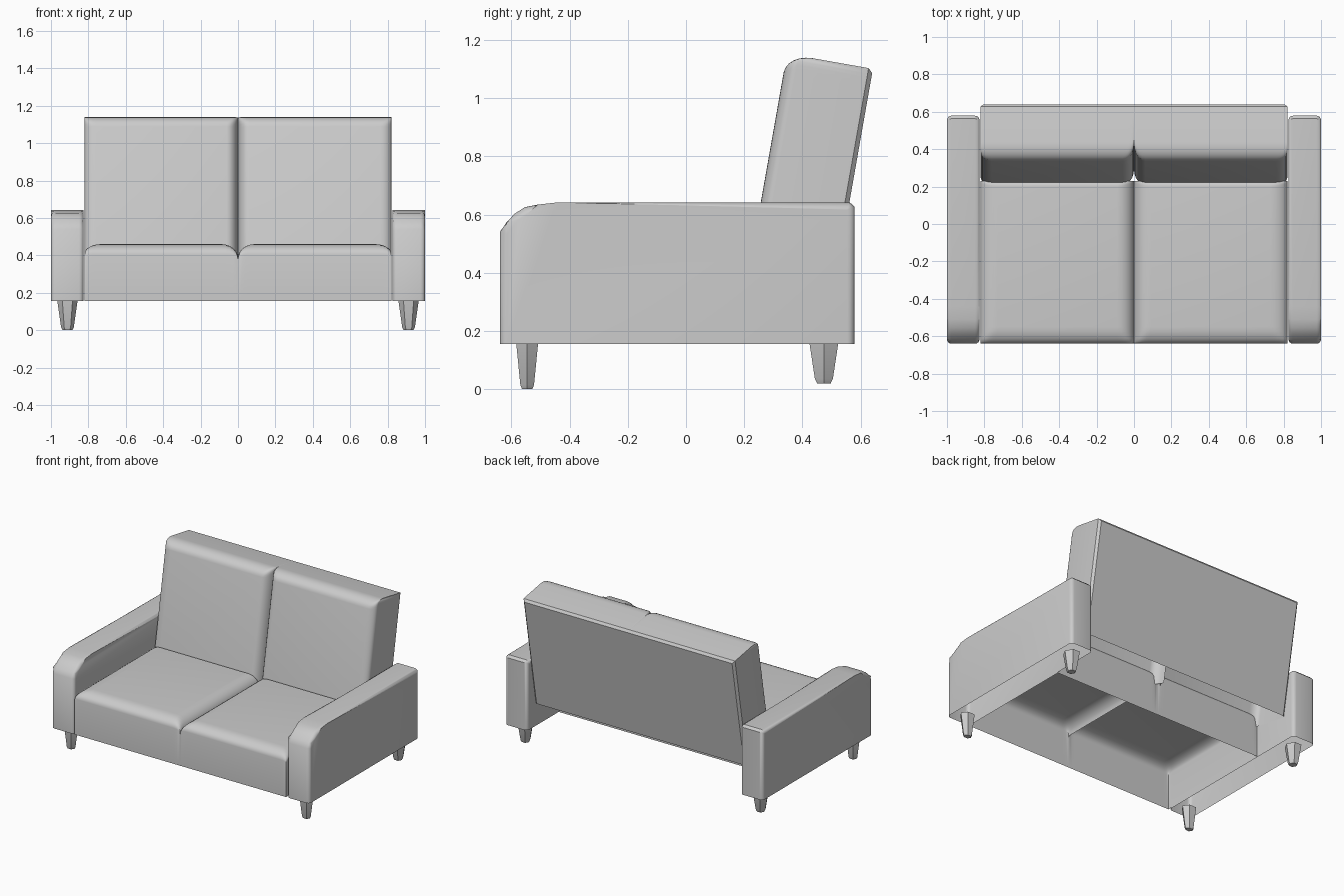
import bpy, bmesh
from math import sin, cos, pi, sqrt, radians
from mathutils import Matrix

if "Cube" in bpy.data.objects:
    bpy.data.objects.remove(bpy.data.objects["Cube"])


def finish(name, bm, mirror=False, angle=40):
    bmesh.ops.recalc_face_normals(bm, faces=bm.faces)
    me = bpy.data.meshes.new(name)
    bm.to_mesh(me)
    bm.free()
    ob = bpy.data.objects.new(name, me)
    bpy.context.collection.objects.link(ob)
    bpy.ops.object.select_all(action='DESELECT')
    bpy.context.view_layer.objects.active = ob
    ob.select_set(True)
    bpy.ops.object.shade_smooth_by_angle(angle=radians(angle))
    if mirror:
        ob.modifiers.new("mirror", 'MIRROR')
    return ob


def drop(e, w, depth):
    # elliptical roll-off at distance e from an edge
    if w == 0 or e >= w:
        return 0.0
    return depth * (1 - sqrt(max(0, 1 - (1 - e / w) ** 2)))


def stations(a, b, wa, wb, n=6):
    # sample positions from a to b, dense inside the rolled edges
    lo = [a + wa * (1 - cos(pi / 2 * i / n)) for i in range(n + 1)] if wa else [a]
    hi = [b - wb * (1 - cos(pi / 2 * i / n)) for i in range(n, -1, -1)] if wb else [b]
    return lo + hi


def padded(half, v0, v1, groove, outer, low, high):
    # twin padded surface with a centre groove; each pad edge is (width, depth)
    bm = bmesh.new()
    xs = stations(0, half, groove[0], outer[0])
    xs = [-x for x in xs[:0:-1]] + xs
    rows = []
    for v in stations(v0, v1, low[0], high[0]):
        row = []
        for x in xs:
            dx = drop(abs(x), *groove) + drop(half - abs(x), *outer)
            dv = drop(v - v0, *low) + drop(v1 - v, *high)
            row.append(bm.verts.new((x, v, -((dx ** 3 + dv ** 3) ** (1 / 3)))))
        rows.append(row)
    for r, s in zip(rows, rows[1:]):
        for i in range(len(xs) - 1):
            bm.faces.new((r[i], r[i + 1], s[i + 1], s[i]))
    return bm


def skirt(bm, edges, z):
    # extrude border edges to a flat level
    ret = bmesh.ops.extrude_edge_only(bm, edges=edges)['geom']
    vs = [g for g in ret if isinstance(g, bmesh.types.BMVert)]
    for v in vs:
        v.co.z = z
    return vs, [g for g in ret if isinstance(g, bmesh.types.BMEdge)
                and all(w in vs for w in g.verts)]


# seat: two pads and straight walls, open underneath
H = 0.82
bm = padded(H, -0.64, 0.23, (0.09, 0.075), (0.09, 0.05), (0.09, 0.055), (0.03, 0.03))
skirt(bm, [e for e in bm.edges if e.is_boundary], -0.305)
bm.transform(Matrix.Translation((0, 0, 0.46)))
finish("seat", bm)

# backrest: leaning padded slab, chamfered at the rear, open underneath
L, T, C = 0.79, 0.30, 0.015
bm = padded(H, 0, L, (0.06, 0.085), (0.06, 0.04), (0, 0), (0.065, 0.09))
rim = [e for e in bm.edges if e.is_boundary and max(v.co.y for v in e.verts) > 1e-5]
vs, rim = skirt(bm, rim, -(T - C))
vs, rim = skirt(bm, rim, -T)
for v in vs:
    v.co.x = max(-H + C, min(H - C, v.co.x))
    v.co.y = min(L - C, v.co.y)
bm.faces.new([bm.verts.new((x, y, -T)) for x, y in
              ((-H + C, 0), (-H + C, L - C), (H - C, L - C), (H - C, 0))])
bmesh.ops.remove_doubles(bm, verts=bm.verts, dist=1e-4)
bm.transform(Matrix.Translation((0, 0.21, 0.375)) @ Matrix.Rotation(radians(80), 4, 'X'))
finish("backrest", bm)

# arms: side profile extruded across, rounded rims, open underneath
profile = [(-0.64, 0.155), (-0.64, 0.54), (-0.618, 0.572), (-0.59, 0.602), (-0.555, 0.625),
           (-0.51, 0.634), (-0.44, 0.642), (0.563, 0.642), (0.579, 0.627), (0.579, 0.155)]
bm = bmesh.new()
a = [bm.verts.new((0.826, y, z)) for y, z in profile]
b = [bm.verts.new((1.0, y, z)) for y, z in profile]
bm.faces.new(a)
bm.faces.new(b[::-1])
for i in range(len(profile) - 1):
    bm.faces.new((a[i], b[i], b[i + 1], a[i + 1]))
rims = [e for e in bm.edges if not e.is_boundary
        and abs(e.verts[0].co.x - e.verts[1].co.x) < 1e-5]
bmesh.ops.bevel(bm, geom=rims, offset=0.024, segments=4, profile=0.5, affect='EDGES')
finish("arm", bm, mirror=True)


def leg(name, y, top, foot, sy):
    # six-sided tapered leg with a small chamfer at the foot
    bm = bmesh.new()
    rings = [[bm.verts.new((0.912 + r * cos(k * pi / 3), y + r * sy * sin(k * pi / 3), z))
              for k in range(6)]
             for z, r in ((top, 0.054), (foot + 0.015, 0.034), (foot, 0.026))]
    for p, q in zip(rings, rings[1:]):
        for k in range(6):
            bm.faces.new((p[k], p[k - 1], q[k - 1], q[k]))
    bm.faces.new(rings[0])
    bm.faces.new(rings[-1][::-1])
    finish(name, bm, mirror=True, angle=30)


leg("front_leg", -0.546, 0.155, 0.0, 0.8)
leg("rear_leg", 0.474, 0.155, 0.02, 1.05)
